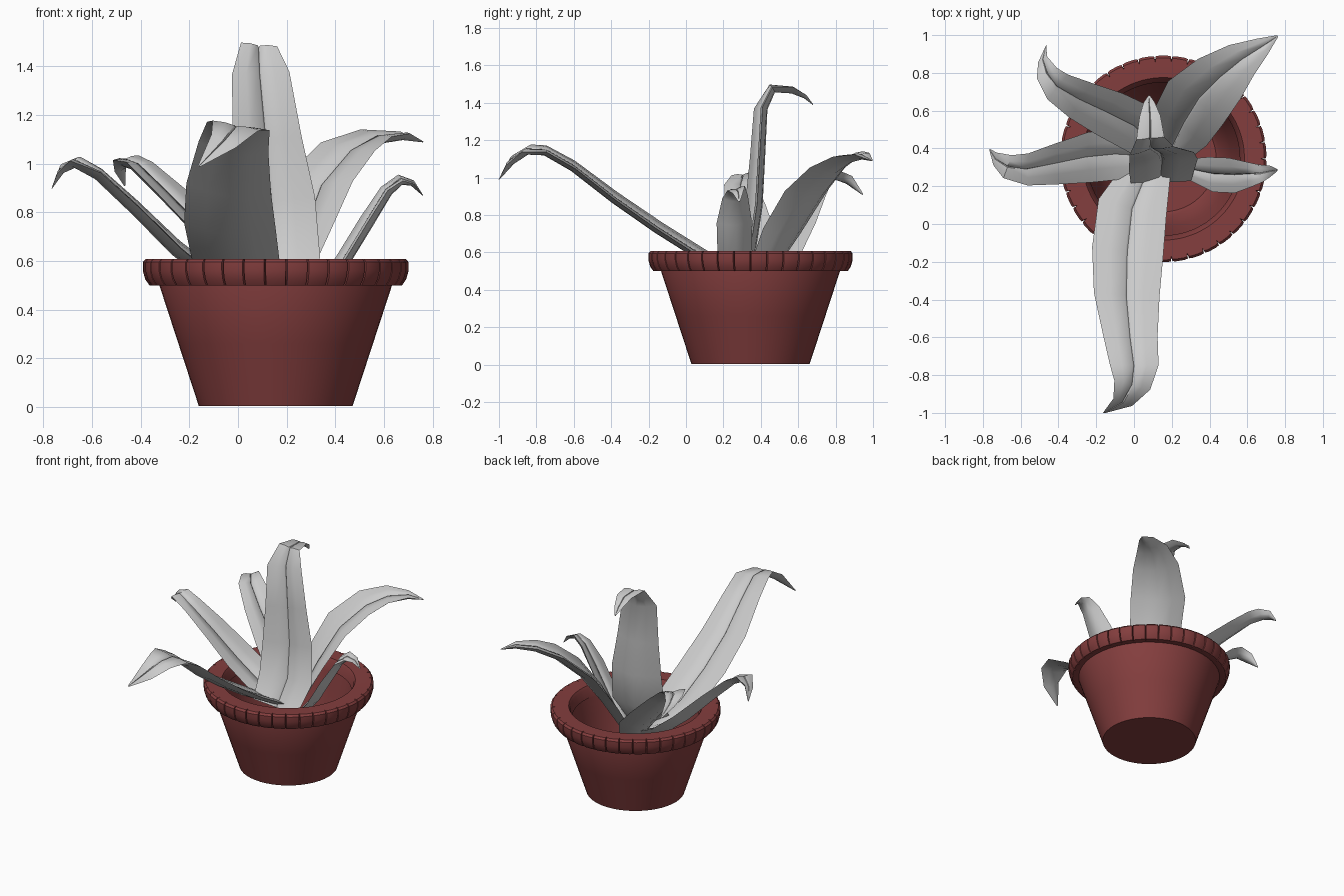
import bpy, bmesh, math
from mathutils import Vector

POT_CENTRE = Vector((0.155, 0.345, 0))


def finish(bm, name, mat=None, angle=35):
    bmesh.ops.recalc_face_normals(bm, faces=bm.faces)
    me = bpy.data.meshes.new(name)
    bm.to_mesh(me)
    bm.free()
    ob = bpy.data.objects.new(name, me)
    bpy.context.collection.objects.link(ob)
    if mat:
        me.materials.append(mat)
    bpy.ops.object.select_all(action='DESELECT')
    ob.select_set(True)
    bpy.context.view_layer.objects.active = ob
    bpy.ops.object.shade_smooth_by_angle(angle=math.radians(angle))
    return ob


def skin(bm, rings, closed=False):
    # join consecutive vertex rings with quads
    pairs = list(zip(rings, rings[1:])) + ([(rings[-1], rings[0])] if closed else [])
    for a, b in pairs:
        n = len(a)
        for i in range(n):
            j = (i + 1) % n
            bm.faces.new((a[i], a[j], b[j], b[i]))


def lathe(name, profile, angles, mat, closed=False):
    # angles: (angle, groove factor); profile: (radius, z, groove depth)
    bm = bmesh.new()
    rings = []
    for r, z, groove in profile:
        ring = []
        for a, g in angles:
            q = r - g * groove
            ring.append(bm.verts.new(POT_CENTRE + Vector((q * math.cos(a), q * math.sin(a), z))))
        rings.append(ring)
    skin(bm, rings, closed)
    if not closed:
        bm.faces.new(rings[0])
        bm.faces.new(rings[-1])
    return finish(bm, name, mat, 40)


def leaf(name, path, side=None, fold=0.16, thick=0.024):
    # path: (x, y, z, width); side tilts the blade; crease above, keel below
    bm = bmesh.new()
    pts = [Vector(p[:3]) for p in path]
    rings = []
    for i, p in enumerate(pts):
        t = (pts[min(i + 1, len(pts) - 1)] - pts[max(i - 1, 0)]).normalized()
        s = Vector(side) if side else Vector((t.y, -t.x, 0))
        s = (s - t * s.dot(t)).normalized()
        n = s.cross(t)
        h = path[i][3] / 2
        k = min(1, h / 0.06)
        section = [(-1, fold * h, 0), (-0.5, fold * h * 0.55, 0.3), (-0.06, 0, 0.3),
                   (0, -0.008 * k, 0.2), (0.06, 0, 0.3), (0.5, fold * h * 0.55, 0.3),
                   (1, fold * h, 0), (0.5, fold * h * 0.2, -0.8), (0, -fold * h * 0.4, -1),
                   (-0.5, fold * h * 0.2, -0.8)]
        rings.append([bm.verts.new(p + s * (u * h) + n * (v + w * thick * k))
                      for u, v, w in section])
    skin(bm, rings)
    bm.faces.new(rings[0])
    bm.faces.new(rings[-1])
    return finish(bm, name, angle=55)


clay = bpy.data.materials.new("clay")
clay.diffuse_color = (0.23, 0.048, 0.048, 1)

# Tapered hollow pot body
plain = [(2 * math.pi * i / 48, 0) for i in range(48)]
lathe("pot_body", [(0.316, 0.003, 0), (0.40, 0.26, 0), (0.48, 0.505, 0),
                   (0.47, 0.57, 0), (0.42, 0.57, 0), (0.39, 0.42, 0), (0.36, 0.26, 0),
                   (0.30, 0.05, 0), (0.28, 0.03, 0)],
      plain, clay)

# Scalloped rim: padded lobes separated by narrow slits
LOBES = 38
lobed = [(2 * math.pi * (i + f) / LOBES, g) for i in range(LOBES)
         for f, g in ((0, 1), (0.04, 0.12), (0.25, 0), (0.75, 0), (0.96, 0.12))]
lathe("pot_rim", [(0.46, 0.50, 0), (0.52, 0.50, 0.02), (0.537, 0.525, 0.025),
                  (0.547, 0.56, 0.025), (0.547, 0.595, 0.025), (0.535, 0.608, 0.02),
                  (0.50, 0.608, 0), (0.43, 0.606, 0), (0.42, 0.59, 0), (0.405, 0.53, 0)],
      lobed, clay, closed=True)

# Leaves fanning out of the pot centre, each curling down at its tip
leaf("front_leaf", [(0.08, 0.30, 0.46, 0.24), (-0.01, 0.08, 0.585, 0.37), (-0.035, -0.15, 0.73, 0.38),
                    (-0.04, -0.38, 0.89, 0.35), (-0.02, -0.60, 1.06, 0.29),
                    (0.0, -0.75, 1.145, 0.26), (-0.01, -0.85, 1.15, 0.20),
                    (-0.06, -0.94, 1.09, 0.12), (-0.16, -1.0, 0.99, 0.01)],
     side=(-1, 0.02, 0.13), fold=0.08)
leaf("back_right_leaf", [(0.19, 0.39, 0.45, 0.20), (0.26, 0.53, 0.70, 0.34),
                         (0.34, 0.66, 0.91, 0.37), (0.46, 0.78, 1.05, 0.31),
                         (0.57, 0.87, 1.11, 0.21), (0.68, 0.94, 1.12, 0.10),
                         (0.76, 0.995, 1.09, 0.01)], side=(0.73, -0.68, -0.1))
leaf("right_leaf", [(0.30, 0.29, 0.45, 0.12), (0.42, 0.265, 0.58, 0.19), (0.53, 0.26, 0.76, 0.19),
                    (0.61, 0.265, 0.89, 0.14), (0.67, 0.27, 0.935, 0.10),
                    (0.72, 0.28, 0.92, 0.06), (0.76, 0.285, 0.87, 0.008)], side=(0.05, -1, -0.3))
leaf("tall_leaf", [(0.14, 0.23, 0.45, 0.32), (0.15, 0.34, 0.62, 0.37), (0.14, 0.375, 0.85, 0.35),
                   (0.115, 0.39, 1.10, 0.29), (0.09, 0.405, 1.37, 0.24),
                   (0.085, 0.46, 1.48, 0.15), (0.085, 0.57, 1.475, 0.11),
                   (0.08, 0.64, 1.435, 0.06), (0.08, 0.68, 1.39, 0.008)], side=(1, 0.18, -0.05))
leaf("back_left_leaf", [(0.11, 0.42, 0.45, 0.20), (0.0, 0.52, 0.59, 0.27), (-0.14, 0.59, 0.73, 0.26),
                        (-0.29, 0.66, 0.88, 0.22), (-0.41, 0.73, 0.995, 0.17),
                        (-0.46, 0.80, 1.015, 0.12), (-0.48, 0.87, 0.985, 0.07),
                        (-0.465, 0.945, 0.91, 0.008)], side=(0.5, 0.87, 0.1))
leaf("left_leaf", [(0.08, 0.36, 0.45, 0.20), (-0.10, 0.37, 0.53, 0.27), (-0.25, 0.355, 0.65, 0.27),
                   (-0.42, 0.32, 0.82, 0.22), (-0.57, 0.29, 0.96, 0.17),
                   (-0.67, 0.305, 1.01, 0.13), (-0.73, 0.345, 0.975, 0.08),
                   (-0.765, 0.395, 0.90, 0.008)], side=(-0.05, 1, 0.15))
